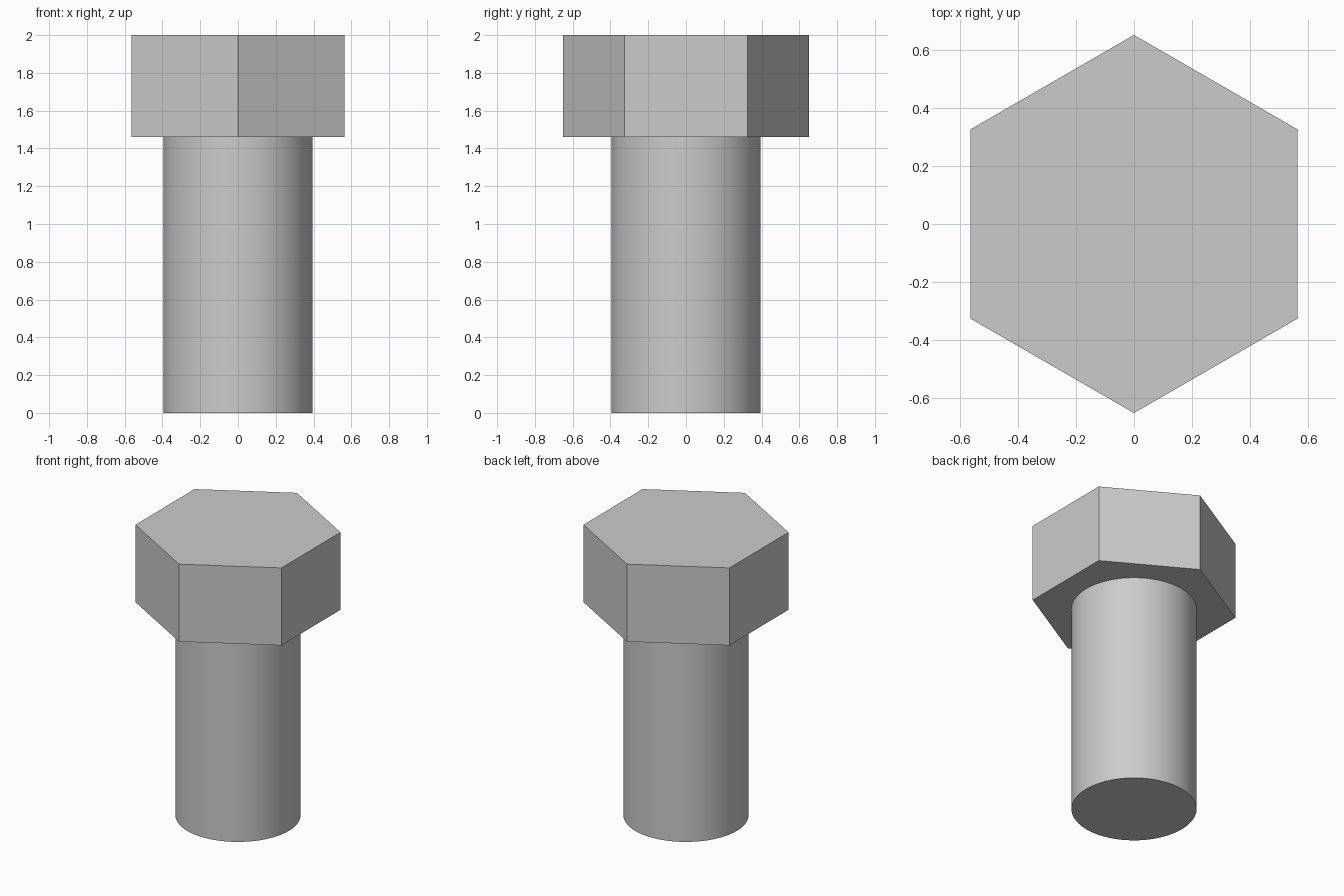
import bpy
import math

default_cube = bpy.data.objects.get("Cube")
if default_cube:
    bpy.data.objects.remove(default_cube, do_unlink=True)

HEIGHT = 2.0
HEAD_BOTTOM = 1.46

# Plain grey metal
GREY = (0.6, 0.6, 0.6, 1.0)
steel = bpy.data.materials.new("grey_steel")
steel.use_nodes = True
steel.diffuse_color = GREY
steel.node_tree.nodes["Principled BSDF"].inputs["Base Color"].default_value = GREY


def prism(name, sides, radius, bottom, top):
    """Upright closed prism between two heights, with a corner on +y."""
    bpy.ops.mesh.primitive_cylinder_add(
        vertices=sides, radius=radius, depth=top - bottom,
        location=(0, 0, (bottom + top) / 2))
    part = bpy.context.object
    part.name = part.data.name = name
    part.data.materials.append(steel)
    return part


# Hexagonal head, flat faces
prism("bolt_head", 6, 0.65, HEAD_BOTTOM, HEIGHT)

# Round shank, smooth side with sharp rims
prism("bolt_shank", 64, 0.395, 0.0, HEAD_BOTTOM)
bpy.ops.object.shade_smooth_by_angle(angle=math.radians(30))
